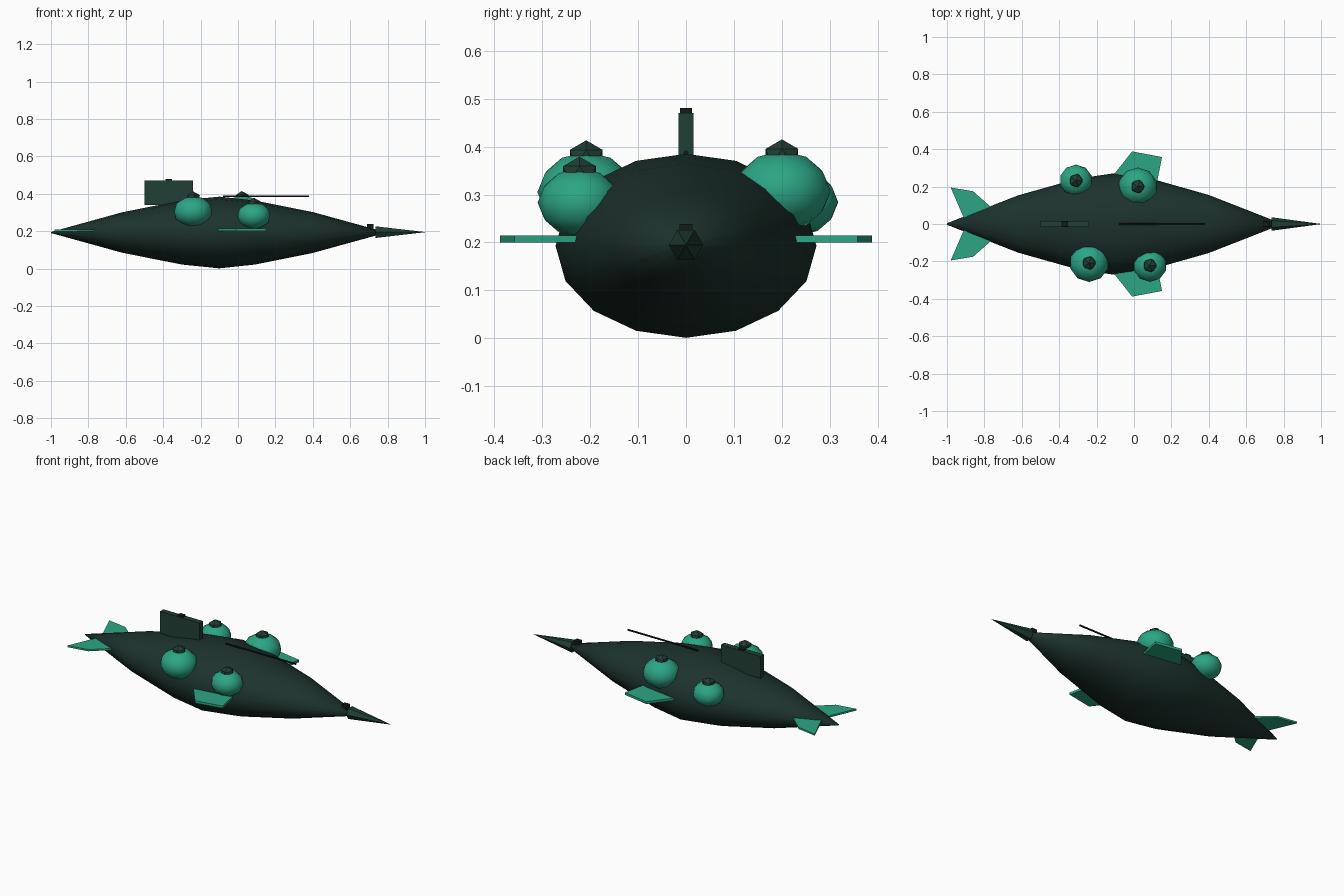
import bpy, bmesh, math
from mathutils import Matrix, Vector

if "Cube" in bpy.data.objects:
    bpy.data.objects.remove(bpy.data.objects["Cube"])


def material(name, rgb):
    m = bpy.data.materials.new(name)
    m.diffuse_color = (*rgb, 1)
    m.use_nodes = True
    m.node_tree.nodes["Principled BSDF"].inputs["Base Color"].default_value = m.diffuse_color
    return m


HULL = material("hull_dark", (0.012, 0.032, 0.026))
TRIM = material("trim_dark", (0.015, 0.05, 0.036))
GREEN = material("green", (0.025, 0.38, 0.23))
BLACK = material("black", (0.006, 0.012, 0.01))


def finish(name, bm, mat, smooth=False):
    bmesh.ops.recalc_face_normals(bm, faces=bm.faces)
    for f in bm.faces:
        f.smooth = smooth
    me = bpy.data.meshes.new(name)
    bm.to_mesh(me)
    bm.free()
    me.materials.append(mat)
    ob = bpy.data.objects.new(name, me)
    bpy.context.collection.objects.link(ob)
    return ob


def box(name, lo, hi, mat):
    lo, hi = Vector(lo), Vector(hi)
    bm = bmesh.new()
    bmesh.ops.create_cube(bm, size=1, matrix=Matrix.Translation((lo + hi) / 2) @ Matrix.Diagonal((*(hi - lo), 1)))
    return finish(name, bm, mat)


def ball(name, centre, radii, detail, mat, smooth):
    bm = bmesh.new()
    bmesh.ops.create_icosphere(bm, subdivisions=detail, radius=1,
                               matrix=Matrix.Translation(centre) @ Matrix.Diagonal((*radii, 1)))
    return finish(name, bm, mat, smooth)


def rod(name, x0, x1, z, r0, r1, sides, mat):
    bm = bmesh.new()
    m = Matrix.Translation(((x0 + x1) / 2, 0, z)) @ Matrix.Rotation(math.pi / 2, 4, 'Y')
    bmesh.ops.create_cone(bm, cap_ends=True, segments=sides, radius1=r0, radius2=r1, depth=x1 - x0, matrix=m)
    return finish(name, bm, mat)


def fin(name, outline, z0, z1, mat):
    bm = bmesh.new()
    face = bm.faces.new([bm.verts.new((x, y, z0)) for x, y in outline])
    ext = bmesh.ops.extrude_face_region(bm, geom=[face])
    bmesh.ops.translate(bm, vec=(0, 0, z1 - z0), verts=[v for v in ext["geom"] if isinstance(v, bmesh.types.BMVert)])
    return finish(name, bm, mat)


# Spindle hull: 16-sided elliptical rings along x
CZ = 0.193
bm = bmesh.new()
rings = []
for x, w in [(-1, 0.004), (-0.62, 0.153), (-0.3, 0.243), (-0.1, 0.272), (0.09, 0.243), (0.4, 0.155), (0.75, 0.018)]:
    rings.append([bm.verts.new((x, w * math.sin(a), CZ + 0.705 * w * math.cos(a)))
                  for a in (i * math.tau / 16 for i in range(16))])
for a, b in zip(rings, rings[1:]):
    for i in range(16):
        j = (i + 1) % 16
        bm.faces.new((a[i], a[j], b[j], b[i]))
bm.faces.new(rings[0])
bm.faces.new(rings[-1])
finish("hull", bm, HULL, True)

# Nose spike and the small block behind it
rod("nose_spike", 0.735, 1.0, CZ + 0.002, 0.036, 0.0005, 6, TRIM)
box("nose_block", (0.69, -0.014, 0.2), (0.725, 0.014, 0.238), BLACK)

# Upright dorsal plate with cap, and the long thin rod
box("dorsal_plate", (-0.5, -0.016, 0.34), (-0.24, 0.016, 0.47), TRIM)
box("dorsal_cap", (-0.387, -0.013, 0.465), (-0.353, 0.013, 0.48), BLACK)
rod("top_rod", -0.08, 0.38, 0.387, 0.005, 0.005, 6, BLACK)

# Side bulbs, each with a small faceted cap
for i, (x, y, z, r) in enumerate([(-0.31, 0.232, 0.284, 0.088), (0.02, 0.2, 0.307, 0.105),
                                  (-0.24, -0.208, 0.305, 0.105), (0.085, -0.222, 0.283, 0.09)], 1):
    ball(f"bulb_{i}", (x, y, z), (r, r * 0.97, r * 0.8), 2, GREEN, True)
    ball(f"bulb_cap_{i}", (x, y, z + r * 0.8 - 0.012), (0.04, 0.04, 0.036), 1, TRIM, False)

# Mirrored side fins and tail fins
for side, s in (("left", 1), ("right", -1)):
    fin(f"side_fin_{side}", [(x, s * y) for x, y in [(-0.135, 0.23), (-0.01, 0.388), (0.15, 0.358), (0.12, 0.21)]],
        0.2, 0.214, GREEN)
    fin(f"tail_fin_{side}", [(x, s * y) for x, y in [(-0.9, 0.01), (-0.98, 0.195), (-0.86, 0.175), (-0.73, 0.06)]],
        0.198, 0.208, GREEN)
